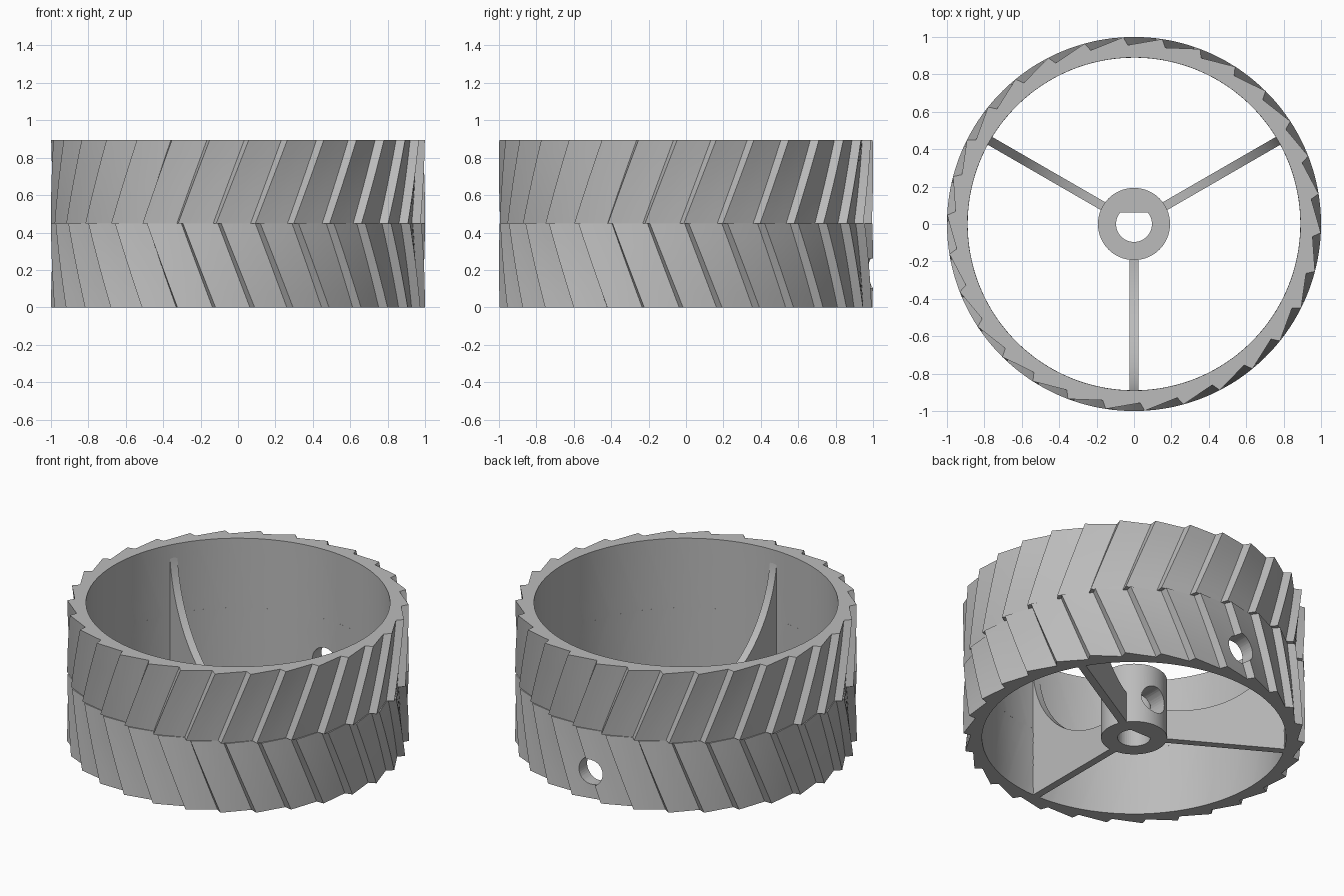
import bpy
import bmesh
from math import sin, cos, pi, radians, sqrt
from mathutils import Matrix

if "Cube" in bpy.data.objects:
    bpy.data.objects.remove(bpy.data.objects["Cube"])

HEIGHT, MID = 0.895, 0.447
TEETH, R_TIP, R_ROOT, R_IN = 30, 1.0, 0.957, 0.89
HUB_R, HUB_H, BORE_R = 0.193, 0.39, 0.096

grey = bpy.data.materials.new("plain grey")
grey.use_nodes = True
colour = (0.5, 0.5, 0.5, 1)
grey.diffuse_color = colour
grey.node_tree.nodes["Principled BSDF"].inputs["Base Color"].default_value = colour


def finish(name, bm, smooth=True):
    bmesh.ops.recalc_face_normals(bm, faces=bm.faces)
    mesh = bpy.data.meshes.new(name)
    bm.to_mesh(mesh)
    bm.free()
    mesh.materials.append(grey)
    obj = bpy.data.objects.new(name, mesh)
    bpy.context.collection.objects.link(obj)
    if smooth:
        shade(obj)
    return obj


def activate(obj):
    bpy.ops.object.select_all(action='DESELECT')
    obj.select_set(True)
    bpy.context.view_layer.objects.active = obj


def shade(obj):
    activate(obj)
    bpy.ops.object.shade_smooth_by_angle(angle=radians(25))


def prism(name, points, depth, matrix=Matrix(), smooth=True):
    """Extrude a flat outline along local z, then place it."""
    bm = bmesh.new()
    face = bm.faces.new([bm.verts.new((x, y, 0)) for x, y in points])
    new = bmesh.ops.extrude_face_region(bm, geom=[face])["geom"]
    verts = [v for v in new if isinstance(v, bmesh.types.BMVert)]
    bmesh.ops.translate(bm, verts=verts, vec=(0, 0, depth))
    bm.transform(matrix)
    return finish(name, bm, smooth)


def circle(radius, count):
    return [(radius * cos(2 * pi * i / count), radius * sin(2 * pi * i / count))
            for i in range(count)]


def cut(obj, cutter):
    mod = obj.modifiers.new("cut", 'BOOLEAN')
    mod.operation, mod.solver, mod.object = 'DIFFERENCE', 'EXACT', cutter
    activate(obj)
    bpy.ops.object.modifier_apply(modifier=mod.name)
    shade(obj)


def tread(name, z0, z1, turn0, turn1, steps=6):
    """Ring with slanted sawtooth ridges; turn is the angle of a ridge tip."""
    pitch, lip, ramp = 360 / TEETH, 1.3, 4
    outline = []
    for t in range(TEETH):
        tip, root = t * pitch, (t + 1) * pitch - lip
        a, b = radians(tip), radians(root)
        # straight ramp falling from the tip to the root of the next step
        for i in range(ramp):
            f = i / (ramp - 1)
            r_b = R_ROOT
            outline.append((R_TIP * cos(a) * (1 - f) + r_b * cos(b) * f,
                            R_TIP * sin(a) * (1 - f) + r_b * sin(b) * f))
    bm = bmesh.new()
    inner, outer = [], []
    for s in range(steps + 1):
        f = s / steps
        z = z0 + (z1 - z0) * f
        rot = Matrix.Rotation(radians(turn0 + (turn1 - turn0) * f), 3, 'Z')
        ring_out, ring_in = [], []
        for x, y in outline:
            k = R_IN / sqrt(x * x + y * y)
            ring_out.append(bm.verts.new(rot @ Matrix.Translation((x, y, z)).translation))
            ring_in.append(bm.verts.new(rot @ Matrix.Translation((x * k, y * k, z)).translation))
        outer.append(ring_out)
        inner.append(ring_in)
    # closed loop of rings: up the outside, down the inside
    loops = outer + inner[::-1]
    n = len(outline)
    for j, low in enumerate(loops):
        high = loops[(j + 1) % len(loops)]
        for i in range(n):
            k = (i + 1) % n
            bm.faces.new((low[i], low[k], high[k], high[i]))
    return finish(name, bm)


# Rim in two halves with opposite slants
lower_tread = tread("lower_tread", 0, MID, 11.1, 0.9)
upper_tread = tread("upper_tread", MID, HEIGHT, -0.7, 9.3)

# Hub with a D-shaped bore
hub = prism("hub", circle(HUB_R, 64), HUB_H)
d_shape = [(x, min(y, 0.061)) for x, y in circle(BORE_R, 48)]
flat = [p for p in d_shape if p[1] >= 0.061]
edge = sqrt(BORE_R ** 2 - 0.061 ** 2)
d_shape = [p for p in d_shape if p not in flat]
at = sum(1 for p in d_shape if p[0] > 0 and p[1] >= 0)
d_shape[at:at] = [(edge, 0.061), (-edge, 0.061)]
bore = prism("bore_cutter", d_shape, 1, Matrix.Translation((0, 0, -0.2)), False)
cut(hub, bore)

# Screw hole through the back of the rim and hub
hole = prism("screw_hole_cutter", circle(0.087, 40), 1.2,
             Matrix.Translation((0, 0, 0.175)) @ Matrix.Rotation(-pi / 2, 4, 'X'), False)
cut(hub, hole)
cut(lower_tread, hole)
for cutter in (bore, hole):
    bpy.data.objects.remove(cutter)

# Three thin spokes with a concave, arched top edge
ARC, WIDTH = 0.695, 0.048
profile = [(0.15, 0), (0.92, 0), (0.92, 0.84)]
for i in range(25):
    a = radians(86 * (1 - i / 24))
    profile.append((0.2 + ARC * sin(a), 0.89 - ARC * cos(a)))
profile.append((0.15, 0.195))
for number, angle in enumerate((30, 150, 270), 1):
    place = (Matrix.Rotation(radians(angle), 4, 'Z') @ Matrix.Rotation(pi / 2, 4, 'X')
             @ Matrix.Translation((0, 0, -WIDTH / 2)))
    prism(f"spoke_{number}", profile, WIDTH, place)
